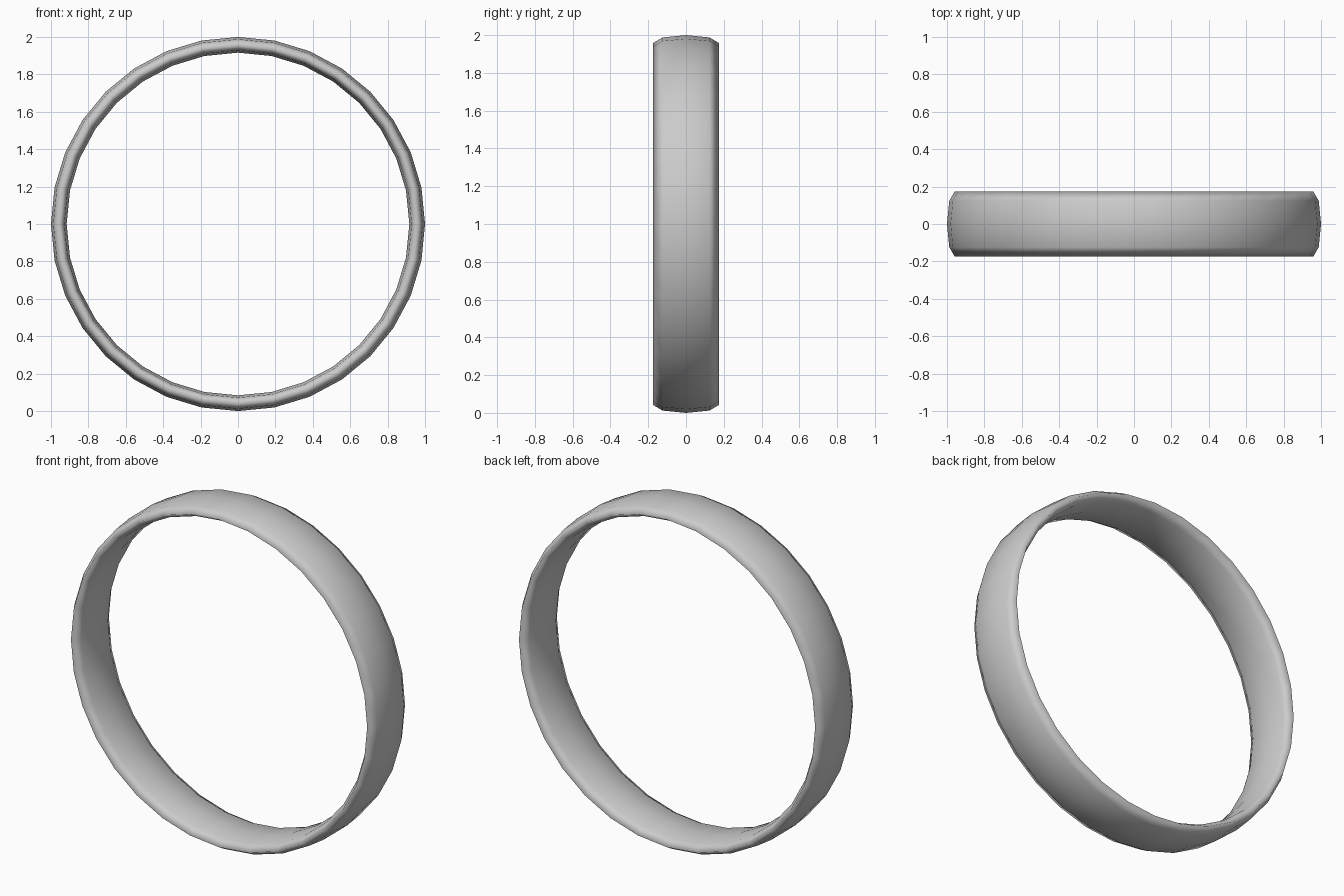
import bpy, math

if "Cube" in bpy.data.objects:
    bpy.data.objects.remove(bpy.data.objects["Cube"])

# Ring band: low-poly torus stretched along its axis into a wide, thin band
R, T, HALF_W = 0.958, 0.042, 0.175
bpy.ops.mesh.primitive_torus_add(major_segments=32, minor_segments=8,
                                 major_radius=R, minor_radius=T)
ring = bpy.context.object
ring.name = "ring_band"
ring.scale = (1, 1, HALF_W / T)
ring.rotation_euler = (math.pi / 2, 0, 0)
ring.location = (0, 0, 1)
bpy.ops.object.transform_apply(location=True, rotation=True, scale=True)
bpy.ops.object.shade_smooth()
